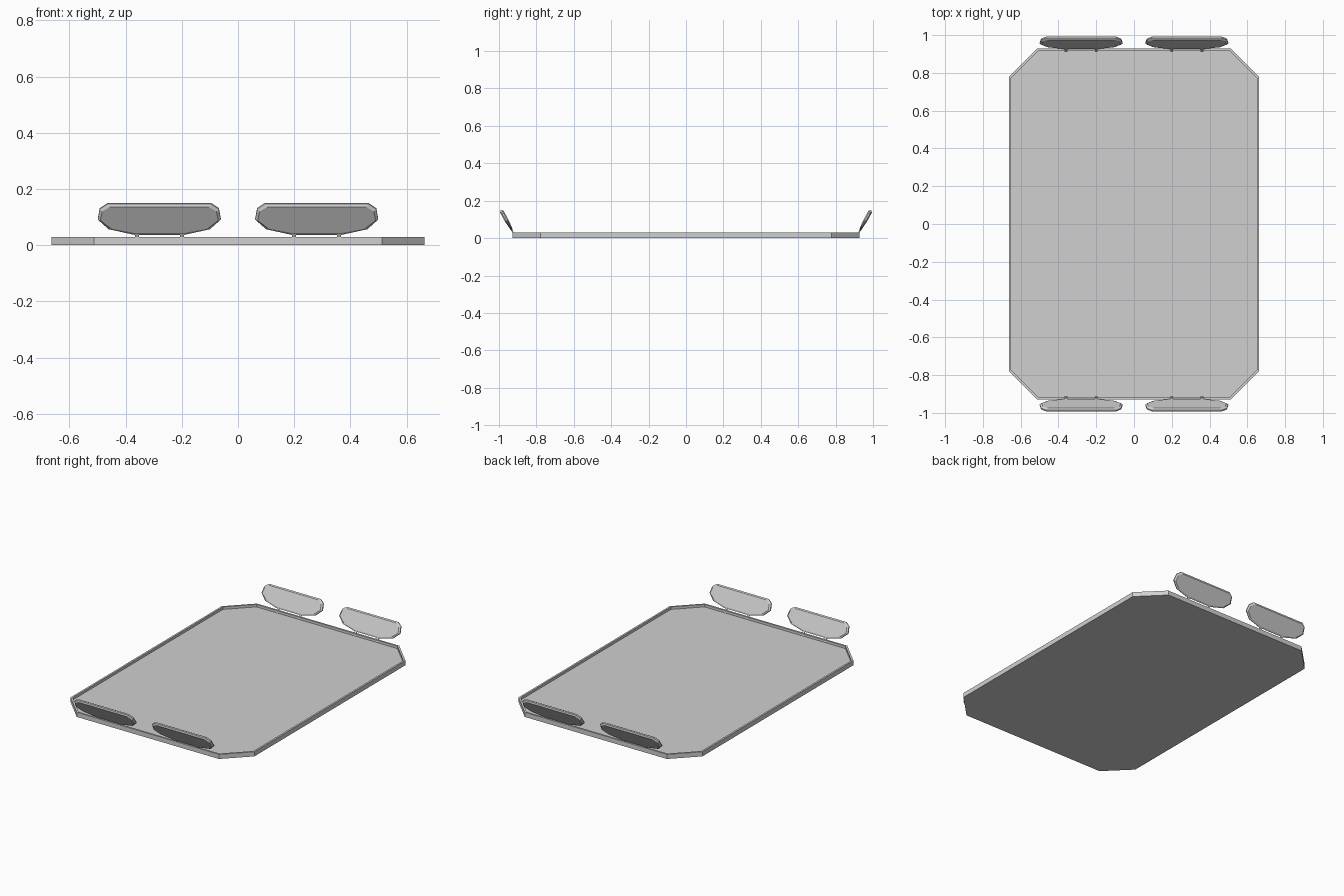
import bpy, bmesh
from mathutils import Vector

cube = bpy.data.objects.get("Cube")
if cube:
    bpy.data.objects.remove(cube)

grey = bpy.data.materials.new("light grey")
grey.use_nodes = True
colour = (0.63, 0.63, 0.63, 1)
grey.diffuse_color = colour
grey.node_tree.nodes["Principled BSDF"].inputs["Base Color"].default_value = colour


def loft(name, rings):
    """Join rings of points with quads and close both ends."""
    bm = bmesh.new()
    loops = [[bm.verts.new(p) for p in ring] for ring in rings]
    n = len(loops[0])
    for a, b in zip(loops, loops[1:]):
        for i in range(n):
            j = (i + 1) % n
            bm.faces.new((a[i], a[j], b[j], b[i]))
    bm.faces.new(loops[0][::-1])
    bm.faces.new(loops[-1])
    bmesh.ops.recalc_face_normals(bm, faces=bm.faces)
    mesh = bpy.data.meshes.new(name)
    bm.to_mesh(mesh)
    bm.free()
    mesh.materials.append(grey)
    obj = bpy.data.objects.new(name, mesh)
    bpy.context.collection.objects.link(obj)
    return obj


# Tray: cut-corner plate with a thin raised rim around a sunken floor
def octagon(inset, z):
    x, y = 0.663 - inset, 0.928 - inset
    cut = 0.15 - inset * 0.59
    quarter = [(x, y - cut), (x - cut, y)]
    pts = quarter + [(-a, b) for a, b in quarter[::-1]]
    pts += [(-a, -b) for a, b in pts]
    return [Vector((a, b, z)) for a, b in pts]


loft("tray", [octagon(0, 0), octagon(0, 0.03),
              octagon(0.012, 0.03), octagon(0.012, 0.014)])

# Handles: leaning paddles with bevelled edges, thinner towards the bottom
LEAN = 0.55
half = [(0.09, 0.0), (0.18, 0.02), (0.219, 0.055), (0.212, 0.092), (0.185, 0.11)]
outline = half + [(-x, h) for x, h in half[::-1]]


def paddle_ring(cx, side, shrink, depth):
    ring = []
    for x, h in outline:
        px = x * (1 - shrink * 0.3)
        ph = 0.055 + (h - 0.055) * (1 - shrink)
        d = depth * (0.45 + 0.55 * min(1, ph / 0.055))
        ring.append(Vector((cx + px,
                            side * (0.928 + LEAN * ph + d * 0.85),
                            0.038 + ph - d * LEAN * 0.85)))
    return ring


for side, end in ((-1, "front"), (1, "back")):
    for cx, hand in ((-0.28, "right"), (0.28, "left")):
        loft(f"{end}_{hand}_handle", [
            paddle_ring(cx, side, 0.14, -0.011), paddle_ring(cx, side, 0, -0.004),
            paddle_ring(cx, side, 0, 0.004), paddle_ring(cx, side, 0.14, 0.011)])
        # Two small pegs join each paddle to the tray
        for k, px in enumerate((cx - 0.08, cx + 0.08)):
            rings = []
            for y, z in ((0.918, 0.018), (0.934, 0.048)):
                rings.append([Vector((px + a * 0.007, side * (y + b * 0.004), z))
                              for a, b in ((-1, -1), (1, -1), (1, 1), (-1, 1))])
            loft(f"{end}_{hand}_peg_{k + 1}", rings)
